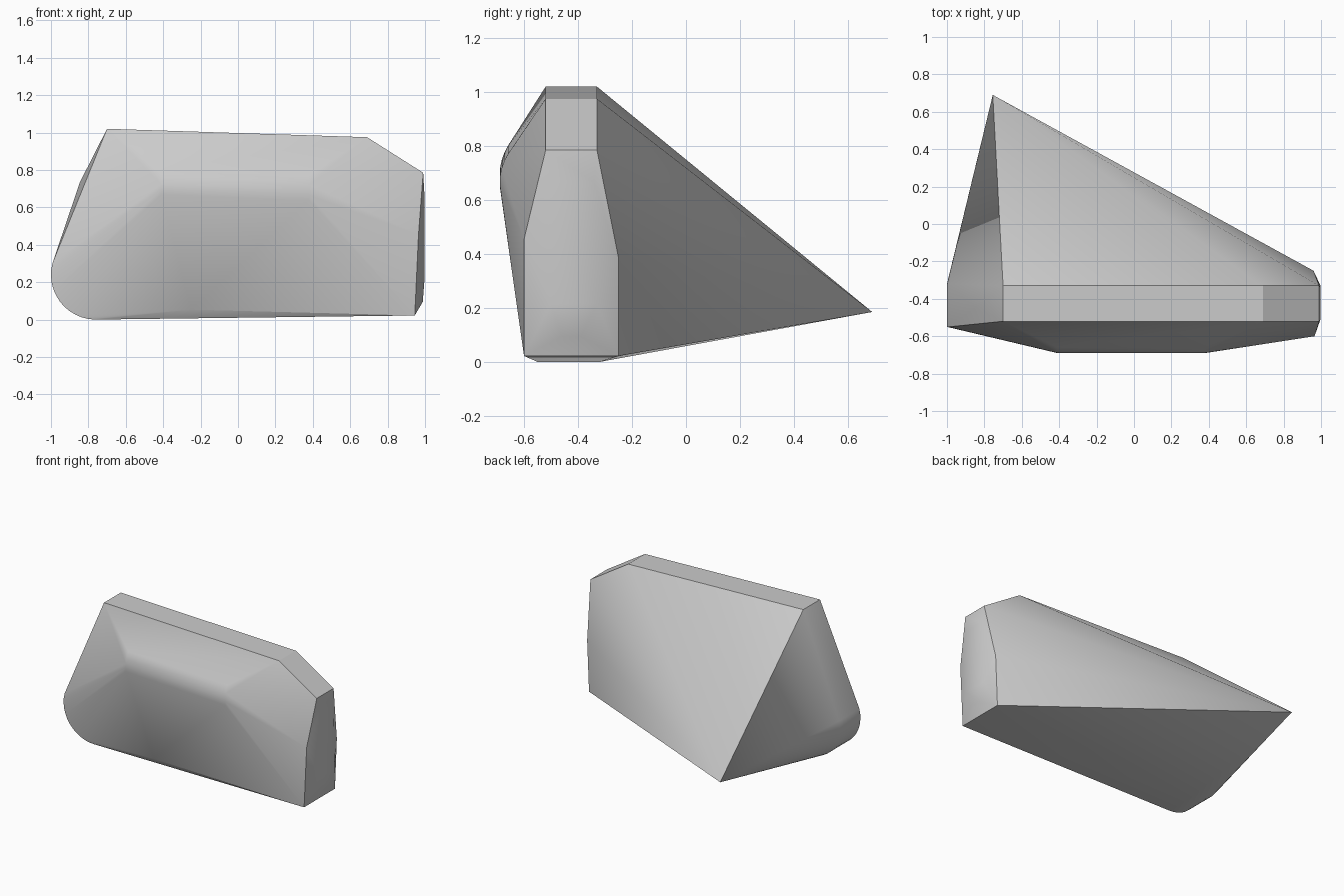
import bpy, bmesh, math

cube = bpy.data.objects.get("Cube")
if cube:
    bpy.data.objects.remove(cube, do_unlink=True)

# One plain grey for the whole shell
grey = bpy.data.materials.new("plain_grey")
grey.use_nodes = True
COLOUR = (0.6, 0.6, 0.6, 1)
grey.diffuse_color = COLOUR
grey.node_tree.nodes["Principled BSDF"].inputs["Base Color"].default_value = COLOUR

points = []


def bar(x, z, y_front, y_back):
    """Two points spanning the body from front to back."""
    points.extend([(x, y_front, z), (x, y_back, z)])


# Flat top ridge with its sloping end
for x, z in ((-0.70, 1.025), (0.69, 0.98), (0.99, 0.79)):
    bar(x, z, -0.52, -0.33)

# Rounded lower corner on the right side
STEPS = 12
for i in range(STEPS + 1):
    a = math.radians(165 + 105 * i / STEPS)
    bar(-0.76 + 0.24 * math.cos(a), 0.245 + 0.24 * math.sin(a), -0.55, -0.32)

# Small peak on the right side
points.append((-0.845, -0.45, 0.74))

# Left end: lower corners, shoulders and a slightly swollen face
bar(0.945, 0.027, -0.60, -0.25)
points.extend([(0.965, -0.60, 0.46), (0.96, -0.25, 0.39)])
bar(0.997, 0.67, -0.51, -0.34)
bar(0.997, 0.22, -0.50, -0.33)
bar(0.988, 0.10, -0.46, -0.39)

# Front bulge, rounded over at the top and tilted with the ridge
for x, drop in ((-0.41, 0.0), (0.38, 0.03)):
    for i in range(7):
        a = math.radians(-8 + 48 * i / 6)
        points.append((x, -0.49 - 0.2 * math.cos(a), 0.70 - drop + 0.2 * math.sin(a)))

# Lower front crease and the pointed back
points.append((-0.25, -0.603, 0.058))
points.append((-0.755, 0.69, 0.19))

# Stretch a tight convex skin over the points
bm = bmesh.new()
for p in points:
    bm.verts.new(p)
hull = bmesh.ops.convex_hull(bm, input=bm.verts[:])
loose = {g for g in hull["geom_interior"] + hull["geom_unused"]
         if isinstance(g, bmesh.types.BMVert)}
bmesh.ops.delete(bm, geom=list(loose), context="VERTS")
bmesh.ops.recalc_face_normals(bm, faces=bm.faces[:])
lowest = min(v.co.z for v in bm.verts)
for v in bm.verts:
    v.co.z -= lowest

mesh = bpy.data.meshes.new("convex_shell")
bm.to_mesh(mesh)
bm.free()
mesh.materials.append(grey)
shell = bpy.data.objects.new("convex_shell", mesh)
bpy.context.collection.objects.link(shell)
bpy.ops.object.select_all(action="DESELECT")
shell.select_set(True)
bpy.context.view_layer.objects.active = shell
bpy.ops.object.shade_smooth_by_angle(angle=math.radians(30))
